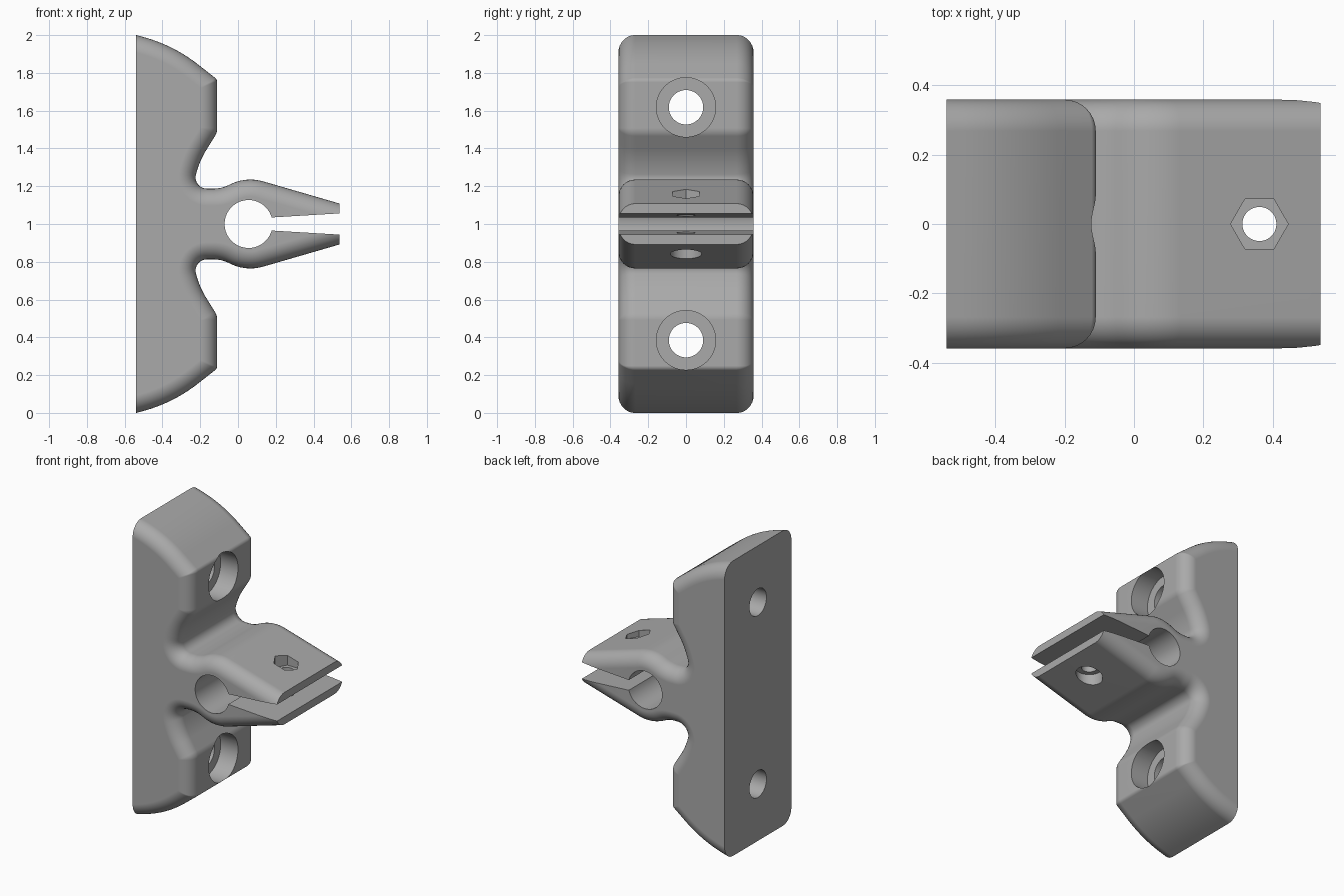
import bpy, bmesh, math
from mathutils import Vector, Matrix

if "Cube" in bpy.data.objects:
    bpy.data.objects.remove(bpy.data.objects["Cube"], do_unlink=True)

HALF_WIDTH, ROUND, MID = 0.358, 0.09, 1.0

grey = bpy.data.materials.new("plain_grey")
grey.use_nodes = True
grey.diffuse_color = (0.4, 0.4, 0.4, 1)
grey.node_tree.nodes["Principled BSDF"].inputs["Base Color"].default_value = (0.4, 0.4, 0.4, 1)

# Upper half of the side profile: x, height above the middle, corner radius
upper = [(-0.75, 1.059, 0), (-0.34, 0.945, 0.8), (-0.11, 0.765, 0.03),
         (-0.11, 0.485, 0.08), (-0.2, 0.34, 0.45), (-0.245, 0.187, 0.06),
         (-0.09, 0.187, 0.18), (0.046, 0.251, 0.24)]
corners = upper + [(0.91, 0, 0)] + [(x, -h, r) for x, h, r in reversed(upper)]


def outline(inset, steps=10):
    """Profile moved inwards, with every corner rounded by an arc."""
    pts = [Vector(c[:2]) for c in corners]
    n = len(pts)
    dirs = [(pts[(i + 1) % n] - pts[i]).normalized() for i in range(n)]
    result = []
    for i in range(n):
        a, b = dirs[i - 1], dirs[i]
        turn = math.atan2(a.x * b.y - a.y * b.x, a.dot(b))
        na, nb = Vector((a.y, -a.x)), Vector((b.y, -b.x))   # inward normals
        p = pts[i] + (na + nb) * (inset / (1 + na.dot(nb)))
        side = 1 if turn < 0 else -1
        radius = max(corners[i][2] - side * inset, 0.01)
        start = p - a * radius * math.tan(abs(turn) / 2)
        centre = start + na * side * radius
        for k in range(steps + 1):
            spoke = Matrix.Rotation(turn * k / steps, 2) @ (start - centre)
            result.append(centre + spoke)
    return result


def new_object(name, bm):
    bmesh.ops.recalc_face_normals(bm, faces=bm.faces)
    mesh = bpy.data.meshes.new(name)
    bm.to_mesh(mesh)
    bm.free()
    mesh.materials.append(grey)
    obj = bpy.data.objects.new(name, mesh)
    bpy.context.collection.objects.link(obj)
    return obj


def loft(name, layers):
    """Skin a stack of matching loops and close both ends."""
    bm = bmesh.new()
    rings = [[bm.verts.new(co) for co in layer] for layer in layers]
    for r, s in zip(rings, rings[1:]):
        for i in range(len(r)):
            j = (i + 1) % len(r)
            bm.faces.new((r[i], r[j], s[j], s[i]))
    bm.faces.new(rings[0])
    bm.faces.new(rings[-1])
    return new_object(name, bm)


def prism(name, profile, half=1.0):
    return loft(name, [[(x, y, MID + h) for x, h in profile] for y in (-half, half)])


def rod(name, axis, centre, radius, length, sides=64):
    bm = bmesh.new()
    turn = Vector((0, 0, 1)).rotation_difference(Vector(axis)).to_matrix().to_4x4()
    bmesh.ops.create_cone(bm, cap_ends=True, segments=sides, radius1=radius,
                          radius2=radius, depth=length,
                          matrix=Matrix.Translation(centre) @ turn)
    return new_object(name, bm)


# Body with rounded rims on both sides
rim = [(ROUND * (1 - math.cos(t)), HALF_WIDTH - ROUND + ROUND * math.sin(t))
       for t in (math.pi / 2 * k / 8 for k in range(9))]
stack = [(d, -y) for d, y in reversed(rim)] + rim
body = loft("clamp_bracket", [[(p.x, y, MID + p.y) for p in outline(d)] for d, y in stack])

# Flat wall face and flat jaw end
cutters = [prism("wall_cut", [(-1.5, -1.5), (-1.5, 1.5), (-0.54, 1.5), (-0.54, -1.5)]),
           prism("jaw_end_cut", [(0.537, -0.5), (0.537, 0.5), (1.5, 0.5), (1.5, -0.5)])]

# Bore and the widening slot between the jaws
cutters += [rod("bore_cut", (0, 1, 0), (0.056, 0, MID), 0.127, 2),
            prism("slot_cut", [(0.1, -0.03), (0.1, 0.03), (0.6, 0.06), (0.6, -0.06)])]

# Counterbored wall screw holes
for z in (MID - 0.615, MID + 0.618):
    cutters += [rod("screw_hole_cut", (1, 0, 0), (-0.4, 0, z), 0.091, 1),
                rod("screw_head_cut", (1, 0, 0), (0.26, 0, z), 0.157, 1)]

# Clamp bolt hole with a hexagonal nut pocket above and a round one below
nut = rod("nut_pocket_cut", (0, 0, 1), (0, 0, 0), 0.083, 0.4, 6)
nut.data.transform(Matrix.Translation((0.361, 0, MID + 0.305)) @ Matrix.Rotation(math.pi / 2, 4, "Z"))
cutters += [rod("bolt_hole_cut", (0, 0, 1), (0.361, 0, MID), 0.049, 1), nut,
            rod("bolt_head_cut", (0, 0, 1), (0.361, 0, MID - 0.305), 0.083, 0.4)]

bpy.context.view_layer.objects.active = body
for cutter in cutters:
    cutter.hide_render = True
    mod = body.modifiers.new("cut", "BOOLEAN")
    mod.operation = "DIFFERENCE"
    mod.solver = "EXACT"
    mod.object = cutter
    bpy.ops.object.modifier_apply(modifier=mod.name)
    bpy.data.objects.remove(cutter, do_unlink=True)

# Smooth rounded surfaces, crisp cut edges
bpy.ops.object.select_all(action="DESELECT")
body.select_set(True)
bpy.ops.object.shade_smooth_by_angle(angle=math.radians(25))
weighted = body.modifiers.new("even_shading", "WEIGHTED_NORMAL")
weighted.keep_sharp = True
